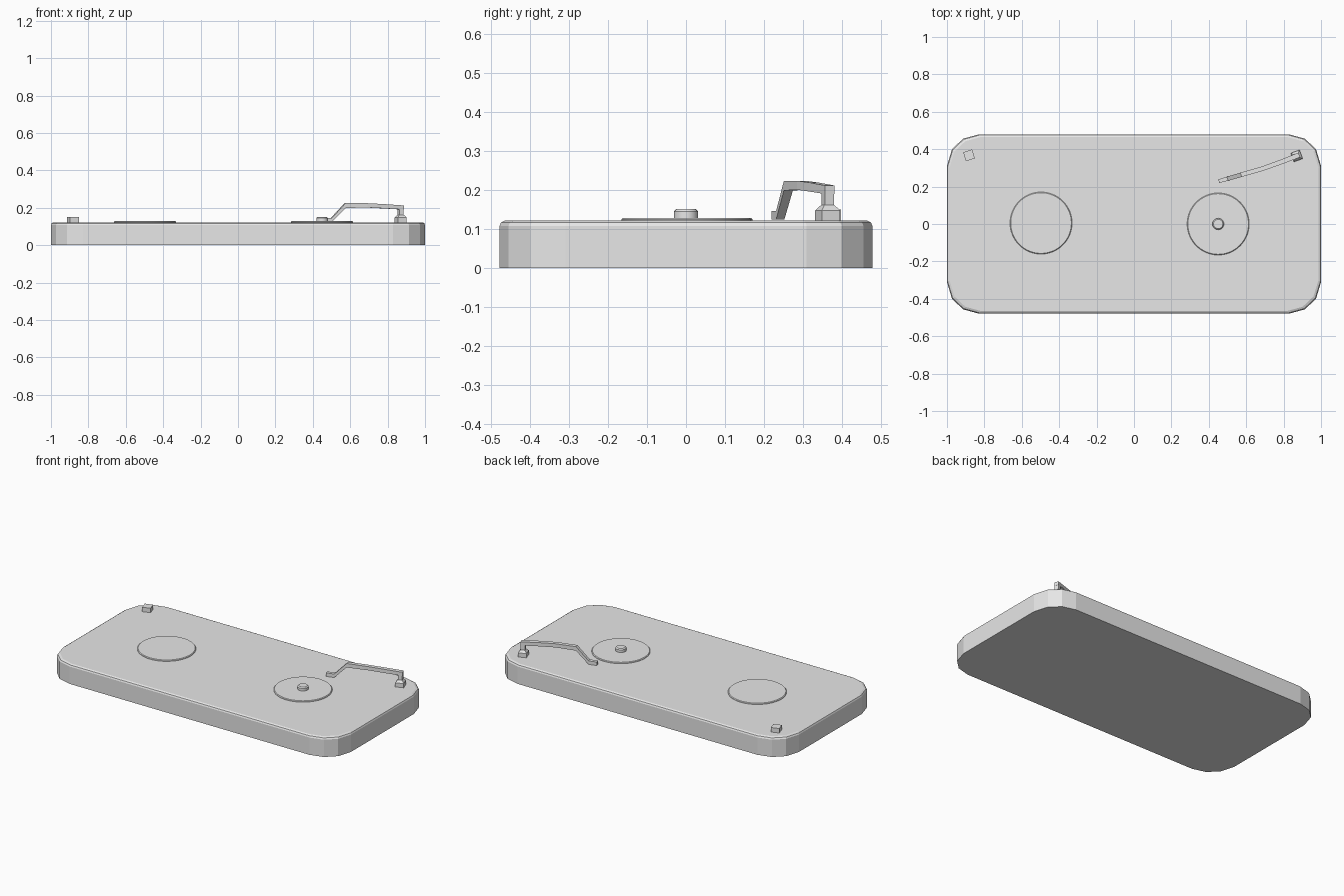
import bpy, bmesh, math
from mathutils import Vector, Matrix

if "Cube" in bpy.data.objects:
    bpy.data.objects.remove(bpy.data.objects["Cube"])

grey = bpy.data.materials.new("light_grey")
grey.diffuse_color = (0.8, 0.8, 0.8, 1)
grey.use_nodes = True
grey.node_tree.nodes["Principled BSDF"].inputs["Base Color"].default_value = grey.diffuse_color


def make(name, bm):
    bmesh.ops.recalc_face_normals(bm, faces=bm.faces[:])
    me = bpy.data.meshes.new(name)
    bm.to_mesh(me)
    bm.free()
    ob = bpy.data.objects.new(name, me)
    bpy.context.collection.objects.link(ob)
    me.materials.append(grey)
    return ob


def loft(name, rings):
    """Join equal-length rings of points into a capped solid."""
    bm = bmesh.new()
    vs = [[bm.verts.new(p) for p in r] for r in rings]
    n = len(vs[0])
    for a, b in zip(vs, vs[1:]):
        for i in range(n):
            j = (i + 1) % n
            bm.faces.new((a[i], a[j], b[j], b[i]))
    bm.faces.new(vs[0])
    bm.faces.new(vs[-1])
    return make(name, bm)


def disc(name, x, y, r, z0, z1, bevel, sides):
    """Round plate with a chamfered upper rim."""
    rings = []
    for rad, z in ((r, z0), (r, z1 - bevel), (r - bevel, z1)):
        rings.append([(x + rad * math.cos(math.tau * i / sides),
                       y + rad * math.sin(math.tau * i / sides), z)
                      for i in range(sides)])
    ob = loft(name, rings)
    bpy.ops.object.select_all(action='DESELECT')
    ob.select_set(True)
    bpy.context.view_layer.objects.active = ob
    bpy.ops.object.shade_smooth_by_angle(angle=math.radians(25))


def block(name, x, y, turn, levels):
    """Square block from (half width, height) levels, turned about z."""
    m = Matrix.Translation((x, y, 0)) @ Matrix.Rotation(math.radians(turn), 4, 'Z')
    loft(name, [[m @ Vector((sx * h, sy * h, z))
                 for sx, sy in ((-1, -1), (1, -1), (1, 1), (-1, 1))]
                for h, z in levels])


# Body: rounded slab with a soft top edge
corner = [(1.0, 0.31), (0.973, 0.40), (0.914, 0.456), (0.83, 0.479)]
outline = (corner + [(-x, y) for x, y in corner[::-1]]
           + [(-x, -y) for x, y in corner] + [(x, -y) for x, y in corner[::-1]])
TOP = 0.122
edge = [(0.0, 0.0), (0.0, 0.108), (0.004, 0.117), (0.014, TOP)]
loft("body", [[(x * (1 - d), y * (1 - d / 0.48), z) for x, y in outline]
              for d, z in edge])

# Two platters and the spindle
disc("left_platter", -0.497, 0.005, 0.166, 0.115, 0.129, 0.004, 64)
disc("right_platter", 0.45, 0.0, 0.166, 0.115, 0.129, 0.004, 64)
disc("spindle", 0.45, 0.0, 0.031, 0.12, 0.151, 0.006, 24)

# Corner switch
block("switch", -0.882, 0.367, 18, [(0.025, 0.115), (0.025, 0.15)])

# Tonearm mount with tapered shoulder, and post
block("arm_mount", 0.87, 0.364, 20,
      [(0.025, 0.115), (0.025, 0.148), (0.013, 0.162)])
block("arm_post", 0.87, 0.364, 20, [(0.0125, 0.155), (0.0125, 0.205)])

# Bent tonearm: (x, y, bottom z, top z, half width) along its length
path = [(0.453, 0.229, 0.124, 0.146, 0.010),
        (0.500, 0.242, 0.124, 0.146, 0.011),
        (0.572, 0.263, 0.199, 0.224, 0.012),
        (0.690, 0.297, 0.201, 0.224, 0.012),
        (0.785, 0.331, 0.196, 0.219, 0.0125),
        (0.883, 0.369, 0.190, 0.212, 0.013)]
arm = []
for i, (x, y, z0, z1, w) in enumerate(path):
    a, b = path[max(i - 1, 0)], path[min(i + 1, len(path) - 1)]
    t = Vector((b[0] - a[0], b[1] - a[1])).normalized() * w
    arm.append([(x - t.y, y + t.x, z0), (x + t.y, y - t.x, z0),
                (x + t.y, y - t.x, z1), (x - t.y, y + t.x, z1)])
loft("tonearm", arm)
